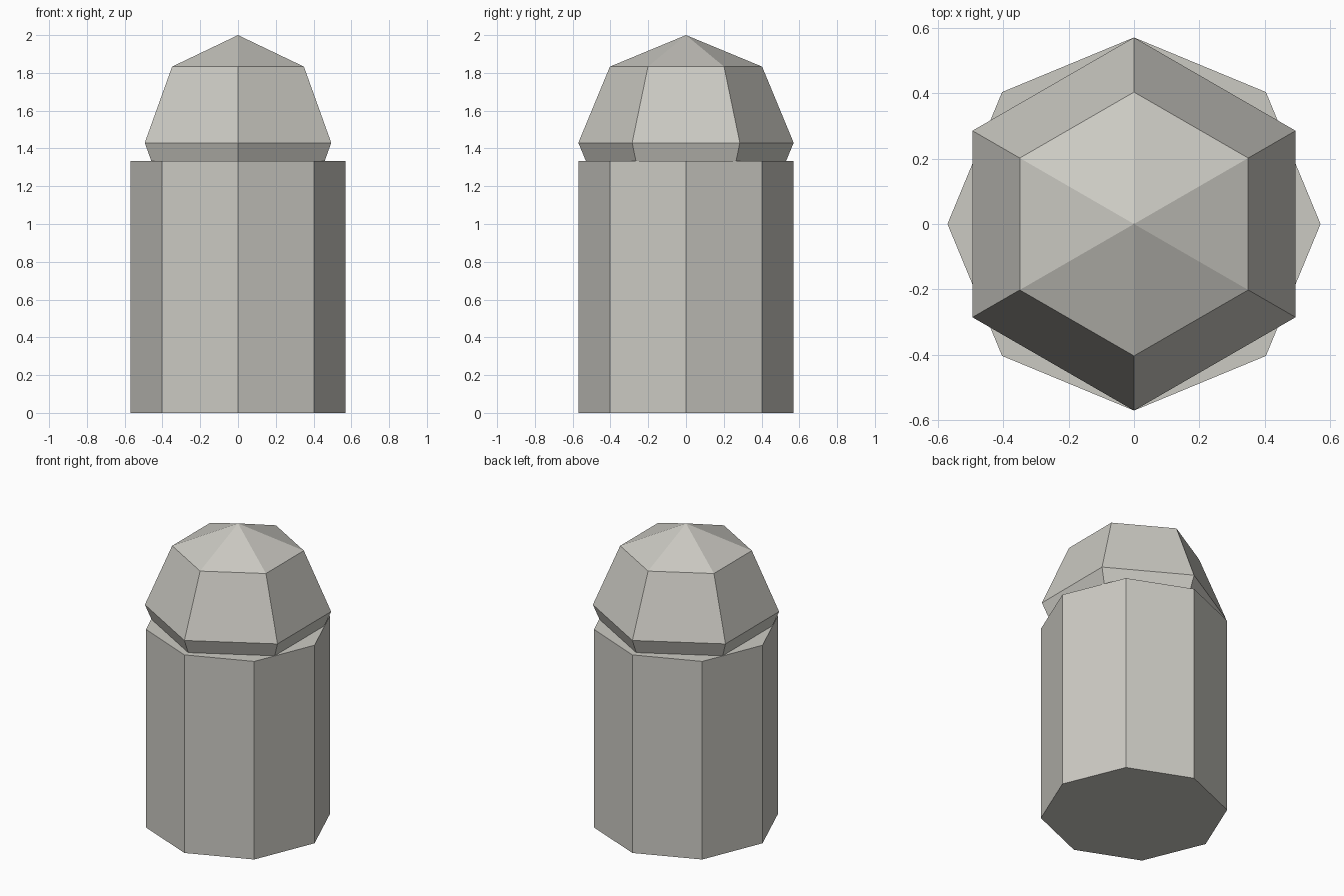
import bpy
import bmesh
from math import sin, cos, pi

cube = bpy.data.objects.get("Cube")
if cube:
    bpy.data.objects.remove(cube, do_unlink=True)

RADIUS = 0.57
BODY_TOP = 1.333
DOME_CENTRE = 2.0 - RADIUS

# Warm grey stone
stone = bpy.data.materials.new("warm grey")
stone.use_nodes = True
colour = (0.6, 0.59, 0.545, 1)
stone.diffuse_color = colour
stone.node_tree.nodes["Principled BSDF"].inputs["Base Color"].default_value = colour


def lathe(name, profile, sides):
    """Turn (radius, height) points about z, with the first corner on +y."""
    bm = bmesh.new()
    rings = []
    for radius, height in profile:
        if radius < 1e-4:
            rings.append([bm.verts.new((0, 0, height))] * sides)
        else:
            angles = [pi / 2 + 2 * pi * i / sides for i in range(sides)]
            rings.append([bm.verts.new((radius * cos(a), radius * sin(a), height))
                          for a in angles])
    for low, high in zip(rings, rings[1:]):
        for i in range(sides):
            j = (i + 1) % sides
            corners = dict.fromkeys((low[i], low[j], high[j], high[i]))
            bm.faces.new(list(corners))
    # Flat caps where the profile does not end in a point
    for ring in (rings[0], rings[-1]):
        if len(set(ring)) > 1:
            bm.faces.new(ring)
    bmesh.ops.recalc_face_normals(bm, faces=bm.faces[:])
    mesh = bpy.data.meshes.new(name)
    bm.to_mesh(mesh)
    bm.free()
    mesh.materials.append(stone)
    obj = bpy.data.objects.new(name, mesh)
    bpy.context.collection.objects.link(obj)
    return obj


# Eight-sided column
lathe("column_body", [(RADIUS, 0), (RADIUS, BODY_TOP)], 8)

# Six-sided faceted ball, its lower half sunk into the column
ball = [(RADIUS * sin(pi * k / 4), DOME_CENTRE - RADIUS * cos(pi * k / 4))
        for k in range(5)]
lathe("dome_top", ball, 6)
